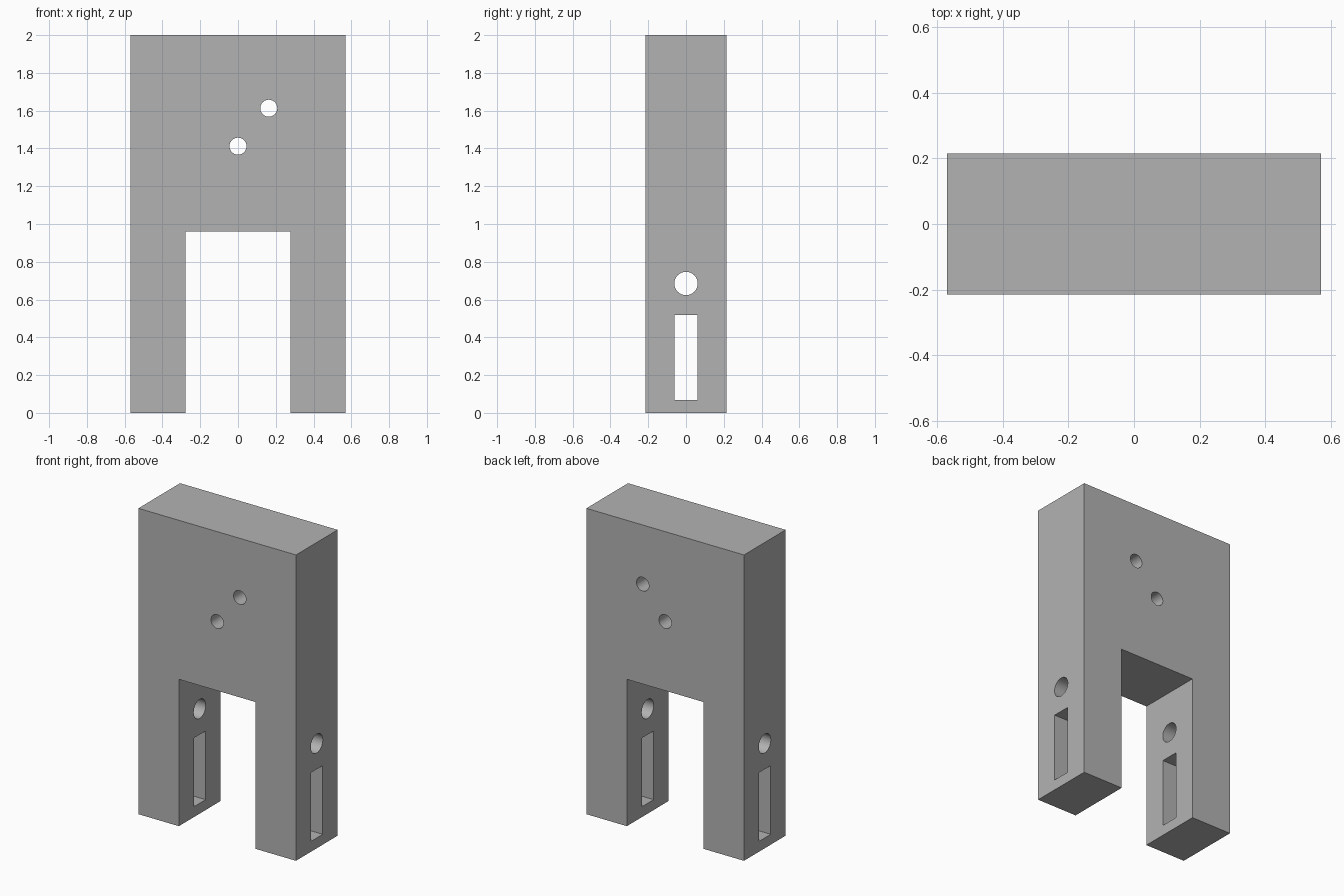
import bpy
from math import pi, radians

if "Cube" in bpy.data.objects:
    bpy.data.objects.remove(bpy.data.objects["Cube"], do_unlink=True)

HALF_WIDTH, HALF_DEPTH, HEIGHT = 0.57, 0.215, 2.0
GAP_HALF, GAP_TOP = 0.277, 0.96

grey = bpy.data.materials.new("plain_grey")
grey.use_nodes = True
grey.diffuse_color = (0.45, 0.45, 0.45, 1)
grey.node_tree.nodes["Principled BSDF"].inputs["Base Color"].default_value = grey.diffuse_color


def box(name, low, high):
    centre = [(a + b) / 2 for a, b in zip(low, high)]
    bpy.ops.mesh.primitive_cube_add(size=1, location=centre)
    ob = bpy.context.object
    ob.name = name
    ob.scale = [b - a for a, b in zip(low, high)]
    bpy.ops.object.transform_apply(location=True, rotation=True, scale=True)
    ob.data.materials.append(grey)
    return ob


def drill(name, radius, location, rotation):
    bpy.ops.mesh.primitive_cylinder_add(vertices=48, radius=radius, depth=2,
                                        location=location, rotation=rotation)
    ob = bpy.context.object
    ob.name = name
    ob.data.materials.append(grey)
    return ob


# Solid block that becomes the two-legged bracket
bracket = box("forked_bracket", (-HALF_WIDTH, -HALF_DEPTH, 0), (HALF_WIDTH, HALF_DEPTH, HEIGHT))

# Gap between the legs, slots and pivot hole through both legs, two mounting holes
cutters = [
    box("leg_gap_cutter", (-GAP_HALF, -1, -1), (GAP_HALF, 1, GAP_TOP)),
    box("leg_slot_cutter", (-1, -0.061, 0.068), (1, 0.061, 0.517)),
    drill("pivot_hole_cutter", 0.062, (0, 0, 0.685), (0, pi / 2, 0)),
    drill("centre_hole_cutter", 0.045, (0, 0, 1.412), (pi / 2, 0, 0)),
    drill("offset_hole_cutter", 0.045, (0.163, 0, 1.613), (pi / 2, 0, 0)),
]

bpy.ops.object.select_all(action="DESELECT")
bracket.select_set(True)
bpy.context.view_layer.objects.active = bracket
for cutter in cutters:
    cutter.hide_render = True
    cut = bracket.modifiers.new(cutter.name, "BOOLEAN")
    cut.operation = "DIFFERENCE"
    cut.solver = "EXACT"
    cut.object = cutter
    bpy.ops.object.modifier_apply(modifier=cut.name)
    bpy.data.objects.remove(cutter, do_unlink=True)

# Round hole walls, crisp edges elsewhere
bpy.ops.object.shade_smooth_by_angle(angle=radians(30))
